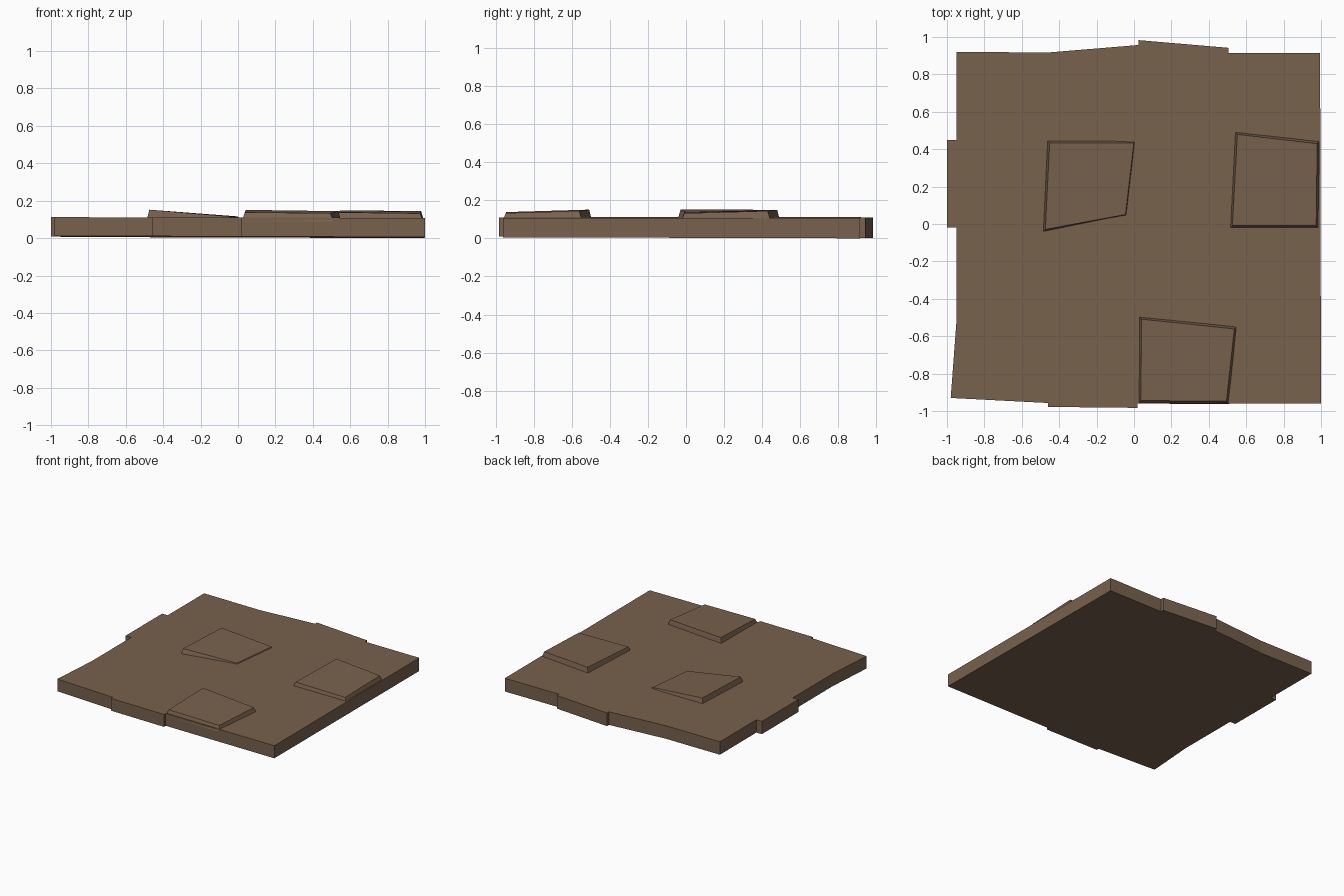
import bpy, bmesh

if "Cube" in bpy.data.objects:
    bpy.data.objects.remove(bpy.data.objects["Cube"])

stone = bpy.data.materials.new("brown stone")
stone.diffuse_color = (0.188, 0.122, 0.074, 1)
stone.use_nodes = True
stone.node_tree.nodes["Principled BSDF"].inputs["Base Color"].default_value = stone.diffuse_color


def prism(name, lower, upper):
    """Solid between two matching loops of points."""
    bm = bmesh.new()
    a = [bm.verts.new(p) for p in lower]
    b = [bm.verts.new(p) for p in upper]
    n = len(a)
    bm.faces.new(a[::-1])
    bm.faces.new(b)
    for i in range(n):
        j = (i + 1) % n
        bm.faces.new((a[i], a[j], b[j], b[i]))
    bmesh.ops.recalc_face_normals(bm, faces=bm.faces)
    me = bpy.data.meshes.new(name)
    bm.to_mesh(me)
    bm.free()
    me.materials.append(stone)
    ob = bpy.data.objects.new(name, me)
    bpy.context.collection.objects.link(ob)
    return ob


def raised_tile(name, base, heights, inset):
    """Worn paving tile: bevelled sides, sloping top."""
    cx = sum(p[0] for p in base) / 4
    cy = sum(p[1] for p in base) / 4
    lower = [(x, y, 0.09) for x, y in base]
    upper = [(x - inset * (1 if x > cx else -1), y - inset * (1 if y > cy else -1), h)
             for (x, y), h in zip(base, heights)]
    return prism(name, lower, upper)


# Slab with an uneven outline, counter-clockwise
outline = [(-0.98, -0.93), (-0.46, -0.957), (-0.46, -0.978), (0.02, -0.983), (0.02, -0.96),
           (1.0, -0.96), (0.995, 0.915), (0.505, 0.915), (0.505, 0.942), (0.025, 0.983),
           (0.025, 0.957), (-0.46, 0.917), (-0.95, 0.92), (-0.95, 0.45), (-1.0, 0.45),
           (-1.0, -0.02), (-0.95, -0.02), (-0.95, -0.53)]
prism("slab",
      [(x, y, 0.006 - 0.003 * x - 0.003 * y) for x, y in outline],
      [(x, y, 0.110 - 0.002 * x) for x, y in outline])

# Raised tiles
raised_tile("middle_tile", [(-0.49, -0.045), (-0.03, 0.035), (0.015, 0.45), (-0.467, 0.45)],
            [0.152, 0.116, 0.116, 0.150], 0.016)
raised_tile("right_tile", [(0.51, -0.025), (0.99, -0.025), (0.995, 0.445), (0.537, 0.495)],
            [0.138, 0.132, 0.144, 0.149], 0.016)
raised_tile("front_tile", [(0.02, -0.96), (0.51, -0.963), (0.552, -0.545), (0.025, -0.493)],
            [0.138, 0.133, 0.144, 0.151], 0.016)
